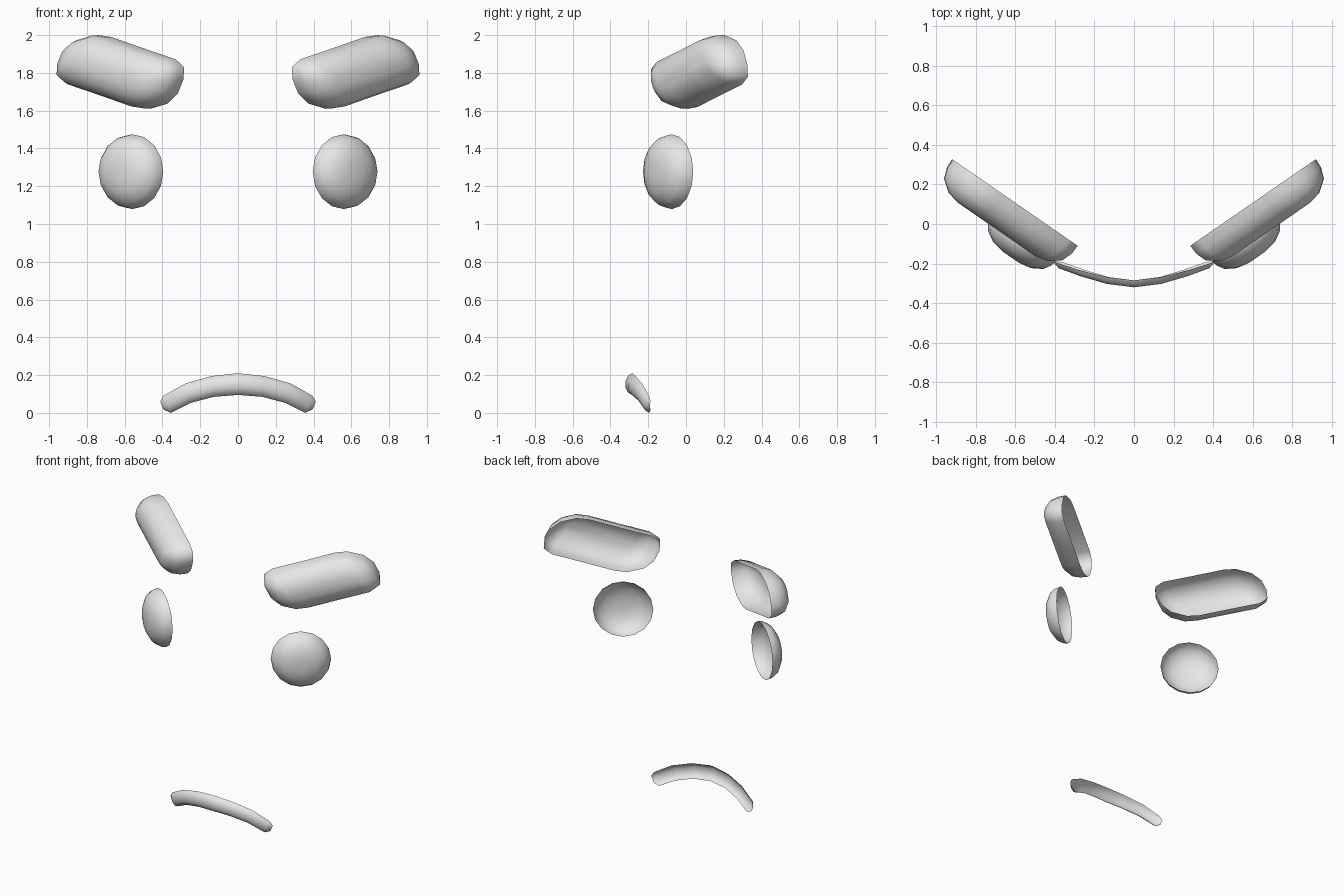
import bpy, bmesh, math
from mathutils import Vector

if "Cube" in bpy.data.objects:
    bpy.data.objects.remove(bpy.data.objects["Cube"])

grey = bpy.data.materials.new("plain_grey")
grey.diffuse_color = (0.8, 0.8, 0.8, 1)
grey.use_nodes = True
grey.node_tree.nodes["Principled BSDF"].inputs["Base Color"].default_value = grey.diffuse_color


def finish(name, bm, outward):
    """Face the shell outward, mirror it to the other side and smooth it."""
    bm.normal_update()
    if sum((f.normal.dot(outward) * f.calc_area() for f in bm.faces)) < 0:
        bmesh.ops.reverse_faces(bm, faces=bm.faces[:])
    for f in bm.faces:
        f.smooth = True
    mesh = bpy.data.meshes.new(name)
    bm.to_mesh(mesh)
    bm.free()
    mesh.materials.append(grey)
    ob = bpy.data.objects.new(name, mesh)
    bpy.context.collection.objects.link(ob)
    mirror = ob.modifiers.new("mirror", 'MIRROR')
    mirror.use_axis[0] = True
    mirror.merge_threshold = 0.002
    return ob


def dome(name, rim, centre, spine, normal, profile):
    """Open-backed shell: the rim shrinks towards a spine as it moves outward."""
    bm = bmesh.new()
    rings = []
    for scale, depth in profile:
        ring = []
        for p in rim:
            t = 0.0
            if spine.length > 0:
                t = max(-1, min(1, (p - centre).dot(spine) / spine.length_squared))
            base = centre + spine * t
            ring.append(bm.verts.new(base + (p - base) * scale + normal * depth))
        rings.append(ring)
    n = len(rim)
    for a, b in zip(rings, rings[1:]):
        for i in range(n):
            j = (i + 1) % n
            bm.faces.new((a[i], a[j], b[j], b[i]))
    bm.faces.new(rings[-1])
    return finish(name, bm, normal)


# Both features lie on upright planes turned about 35 degrees outward
along = Vector((0.823, 0.568, 0))
normal = Vector((0.568, -0.823, 0))
up = Vector((0, 0, 1))

# Eyes: shallow round domes
eye_centre = Vector((0.56, -0.075, 1.277))
eye_rim = [eye_centre + along * 0.2 * math.cos(k * math.tau / 16)
           + up * 0.198 * math.sin(k * math.tau / 16) for k in range(16)]
dome("eyes", eye_rim, eye_centre, Vector((0, 0, 0)), normal,
     [(1, 0), (0.97, 0.03), (0.85, 0.068), (0.58, 0.1), (0.25, 0.112)])

# Eyebrows: long slanted domes whose outline repeats after a half turn
brow_centre = Vector((0.602, 0.109, 1.805))
half = [(0.285, 1.83), (0.33, 1.872), (0.50, 1.93), (0.67, 1.99),
        (0.74, 2.0), (0.83, 1.973), (0.885, 1.92), (0.915, 1.845)]
outline = half + [(1.204 - x, 3.61 - z) for x, z in half]
brow_rim = [Vector((x, -0.11 + (x - 0.285) * 0.69, z)) for x, z in outline]
brow_spine = (along * math.cos(0.26) + up * math.sin(0.26)) * 0.21
dome("eyebrows", brow_rim, brow_centre, brow_spine, normal,
     [(1, 0), (0.99, 0.05), (0.88, 0.105), (0.55, 0.15), (0.2, 0.165)])

# Mouth: a bowed half tube; stations hold top x, z, bottom x, z, rim y, depth
stations = [(0, 0.21, 0, 0.095, -0.285, 0.037),
            (0.14, 0.195, 0.13, 0.085, -0.268, 0.037),
            (0.28, 0.155, 0.25, 0.053, -0.232, 0.034),
            (0.395, 0.09, 0.355, 0.0, -0.195, 0.03),
            (0.412, 0.06, 0.395, 0.018, -0.187, 0.004)]
section = [(0, 0), (0.12, 0.6), (0.35, 0.95), (0.65, 0.95), (0.88, 0.6), (1, 0)]
bm = bmesh.new()
rows = []
for xt, zt, xb, zb, y, d in stations:
    rows.append([bm.verts.new((xt + (xb - xt) * t, y - d * h, zt + (zb - zt) * t))
                 for t, h in section])
for a, b in zip(rows, rows[1:]):
    for i in range(len(section) - 1):
        bm.faces.new((a[i], a[i + 1], b[i + 1], b[i]))
finish("mouth", bm, Vector((0, -1, 0)))
